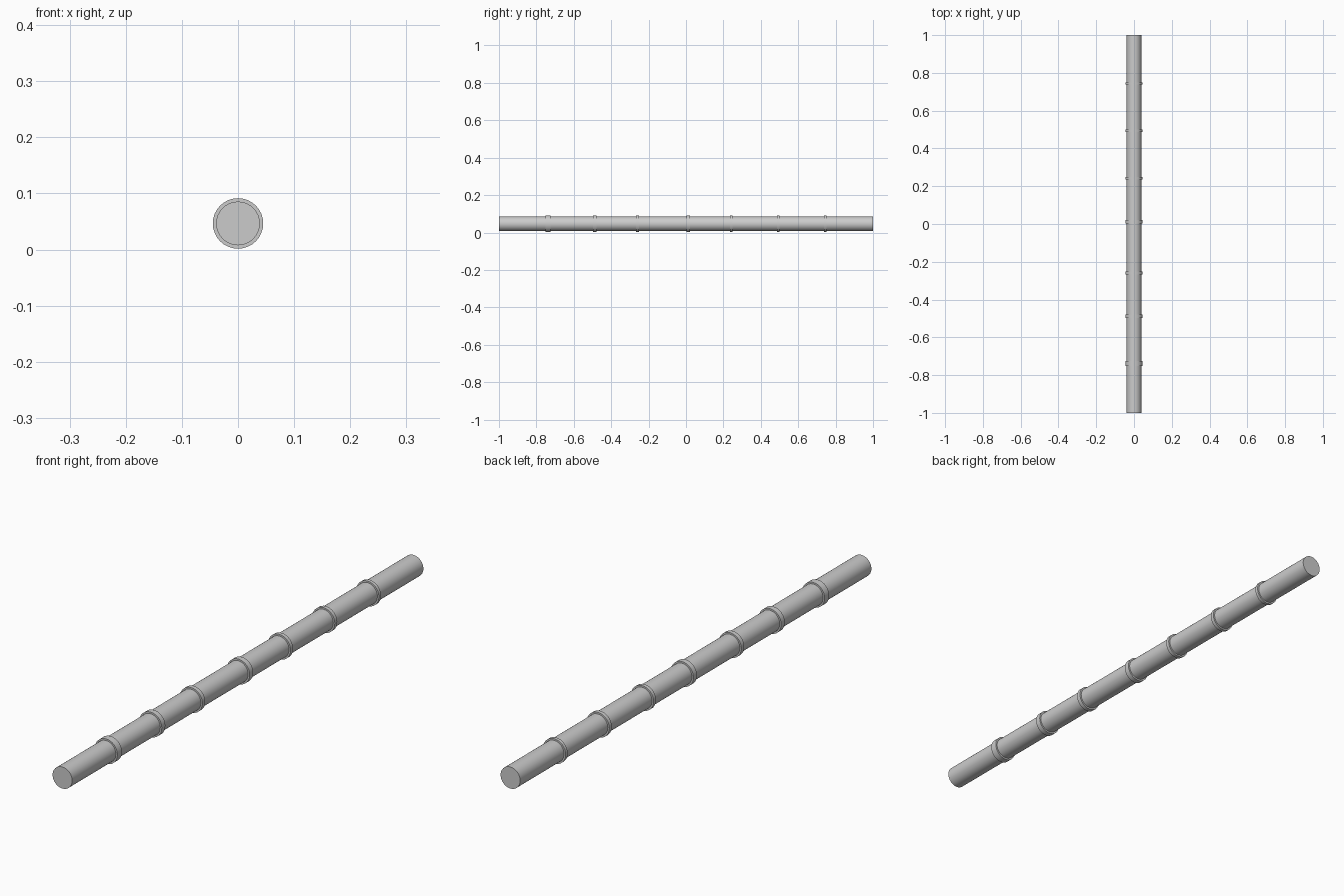
import bpy, bmesh, math

if "Cube" in bpy.data.objects:
    bpy.data.objects.remove(bpy.data.objects["Cube"])

R_POLE, R_RING, ZC, N = 0.039, 0.045, 0.0465, 32


def lathe(name, profile):
    # revolve (y, radius) points about the pole axis
    bm = bmesh.new()
    rings = []
    for y, r in profile:
        rings.append([bm.verts.new((r * math.cos(2 * math.pi * i / N), y,
                                    ZC + r * math.sin(2 * math.pi * i / N))) for i in range(N)])
    for a, b in zip(rings, rings[1:]):
        for i in range(N):
            j = (i + 1) % N
            bm.faces.new((a[i], a[j], b[j], b[i]))
    bm.faces.new(rings[0])
    bm.faces.new(rings[-1])
    bmesh.ops.recalc_face_normals(bm, faces=bm.faces)
    me = bpy.data.meshes.new(name)
    bm.to_mesh(me)
    bm.free()
    ob = bpy.data.objects.new(name, me)
    bpy.context.collection.objects.link(ob)
    bpy.ops.object.select_all(action='DESELECT')
    ob.select_set(True)
    bpy.context.view_layer.objects.active = ob
    bpy.ops.object.shade_smooth_by_angle(angle=math.radians(30))


# Pole with seven raised joints of slightly varied width
joints = [(-0.738, 0.013), (-0.488, 0.010), (-0.259, 0.008), (0.012, 0.010),
          (0.242, 0.007), (0.494, 0.007), (0.744, 0.006)]
profile = [(-1, R_POLE)]
for y, h in joints:
    profile += [(y - h, R_POLE), (y - h, R_RING), (y + h, R_RING), (y + h, R_POLE)]
profile.append((1, R_POLE))
lathe("bamboo_pole", profile)
